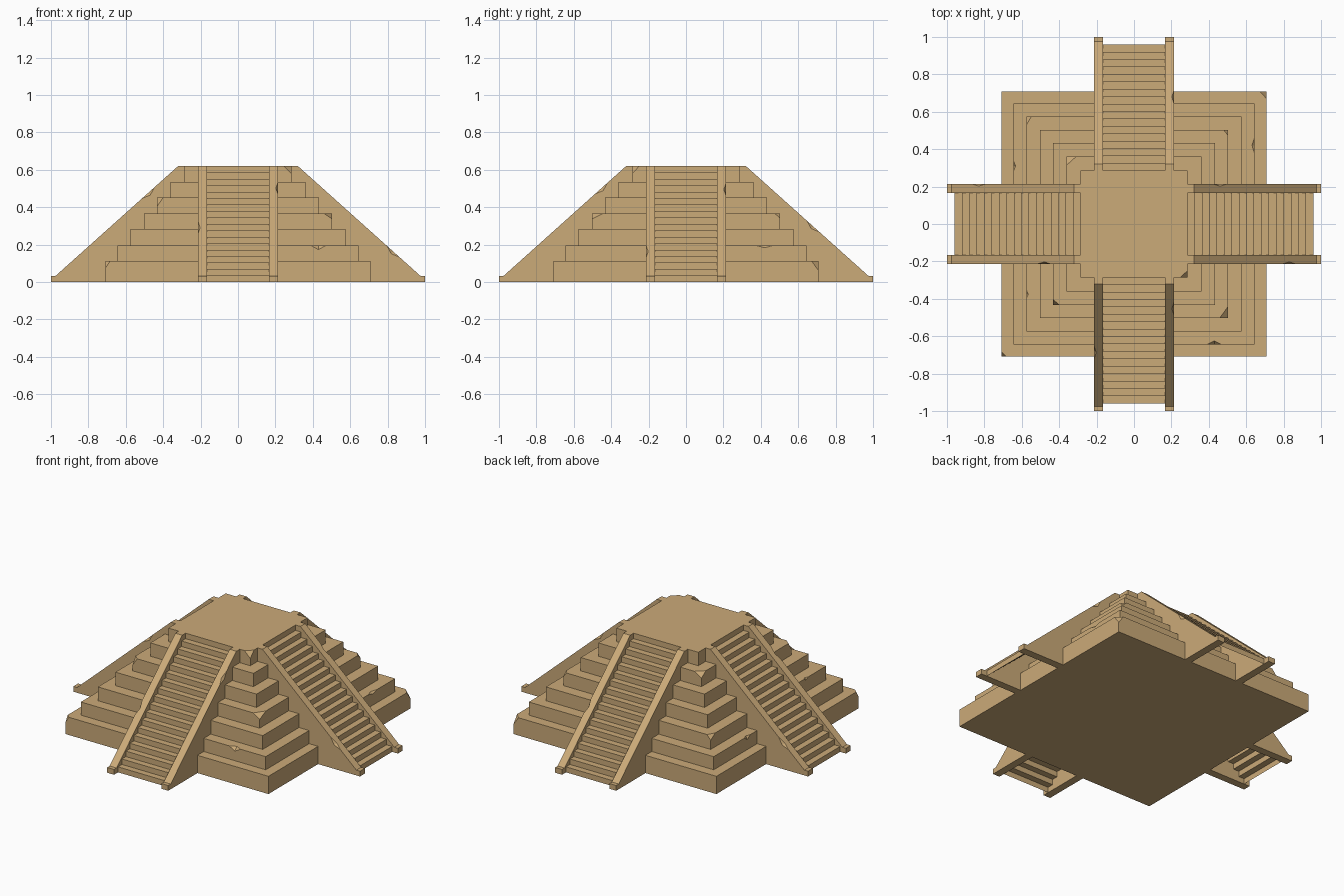
import bpy, bmesh, math
from mathutils import Matrix, Vector

if "Cube" in bpy.data.objects:
    bpy.data.objects.remove(bpy.data.objects["Cube"])

stone = bpy.data.materials.new("sandstone")
stone.diffuse_color = (0.60, 0.405, 0.19, 1)
stone.use_nodes = True
stone.node_tree.nodes["Principled BSDF"].inputs["Base Color"].default_value = stone.diffuse_color

HALF = [0.708, 0.645, 0.575, 0.503, 0.432, 0.360, 0.286]
TOP = [0.112, 0.195, 0.282, 0.367, 0.451, 0.535, 0.62]
SLOPE = math.atan2(0.587, 0.655)


def add_object(name, bm):
    bmesh.ops.recalc_face_normals(bm, faces=bm.faces)
    me = bpy.data.meshes.new(name)
    bm.to_mesh(me)
    bm.free()
    me.materials.append(stone)
    ob = bpy.data.objects.new(name, me)
    bpy.context.collection.objects.link(ob)
    return ob


def chip_away(ob, chips):
    """Subtract small octahedra (centre, radii, tilt about y) and bake the result."""
    for centre, radii, tilt in chips:
        bm = bmesh.new()
        axes = [Vector((1, 0, 0)), Vector((0, 1, 0)), Vector((0, 0, 1))]
        m = Matrix.Translation(centre) @ Matrix.Rotation(tilt, 4, 'Y')
        for a, r in zip(axes, radii):
            bm.verts.new(m @ (a * r))
            bm.verts.new(m @ (a * -r))
        bmesh.ops.convex_hull(bm, input=bm.verts)
        cutter = add_object("chip_cutter", bm)
        cutter.hide_render = True
        mod = ob.modifiers.new("chip", 'BOOLEAN')
        mod.operation, mod.solver, mod.object = 'DIFFERENCE', 'EXACT', cutter
        dg = bpy.context.evaluated_depsgraph_get()
        me = bpy.data.meshes.new_from_object(ob.evaluated_get(dg))
        ob.modifiers.clear()
        ob.data = me
        bpy.data.objects.remove(cutter)


# Stepped pyramid body: square rings stacked tier by tier
bm = bmesh.new()
rings, z = [], 0
for h, t in zip(HALF, TOP):
    for zz in (z, t):
        rings.append([bm.verts.new((sx * h, sy * h, zz))
                      for sx, sy in ((1, 1), (-1, 1), (-1, -1), (1, -1))])
    z = t
for a, b in zip(rings, rings[1:]):
    for i in range(4):
        j = (i + 1) % 4
        bm.faces.new((a[i], a[j], b[j], b[i]))
bm.faces.new(rings[0])
bm.faces.new(rings[-1])
body = add_object("stepped_body", bm)


# Broken corners: tier, x sign, y sign, radii
corners = [(0, 1, 1, (.035, .037, .05)), (0, -1, -1, (.024, .024, .037)),
           (3, 1, -1, (.045, .062, .03)), (3, 1, 1, (.024, .03, .025)),
           (6, 1, -1, (.04, .036, .04)), (4, -1, -1, (.032, .028, .045)),
           (2, -1, 1, (.026, .045, .03)), (5, -1, 1, (.05, .045, .03))]
chips = [((sx * HALF[t], sy * HALF[t], TOP[t]), r, 0) for t, sx, sy, r in corners]
# Broken edges
chips += [((.43, -HALF[1], TOP[1]), (.04, .02, .022), 0),
          ((HALF[1], .42, TOP[1]), (.014, .045, .012), 0),
          ((-HALF[1], .31, TOP[1]), (.012, .03, .02), 0),
          ((-HALF[2], -.375, TOP[2]), (.01, .022, .012), 0)]
chip_away(body, chips)

# Side walls of each stair, and their chipped outer edges (distance out, side)
PROFILE = [(1, 0), (1, .033), (.975, .033), (.32, .62), (.28, .62), (.28, .5), (.70, 0)]
wall_chips = {0: [(.83, -1), (.46, 1)], 1: [(.68, -1)],
              2: [(.48, 1), (.83, -1)], 3: [(.687, -1), (.453, 1)]}
SIDES = ["right", "back", "left", "front"]
STEPS, X0, X1, HW = 18, .96, .286, .165

for k, side in enumerate(SIDES):
    turn = Matrix.Rotation(k * math.pi / 2, 4, 'Z')
    for s in (-1, 1):
        bm = bmesh.new()
        a = [bm.verts.new((x, s * HW, z)) for x, z in PROFILE]
        b = [bm.verts.new((x, s * .213, z)) for x, z in PROFILE]
        bm.faces.new(a)
        bm.faces.new(b)
        for i in range(len(a)):
            j = (i + 1) % len(a)
            bm.faces.new((a[i], a[j], b[j], b[i]))
        wall = add_object(f"{side}_stair_wall", bm)
        chip_away(wall, [((x, s * .213, .033 + (.975 - x) * math.tan(SLOPE)),
                          (.045, .011, .016), SLOPE)
                         for x, c in wall_chips[k] if c == s])
        wall.data.transform(turn)

    # Stair: open zigzag of risers and treads
    bm = bmesh.new()
    rise, tread = .62 / STEPS, (X0 - X1) / (STEPS - 1)
    pts = []
    for i in range(STEPS):
        x = X0 - i * tread
        pts += [(x, i * rise), (x, (i + 1) * rise)]
    rows = [[bm.verts.new((x, y, z)) for y in (-HW, HW)] for x, z in pts]
    for p, q in zip(rows, rows[1:]):
        bm.faces.new((p[0], p[1], q[1], q[0]))
    bm.normal_update()
    stair = add_object(f"{side}_stair", bm)
    if sum(p.normal.z for p in stair.data.polygons) < 0:
        stair.data.flip_normals()
    stair.data.transform(turn)
